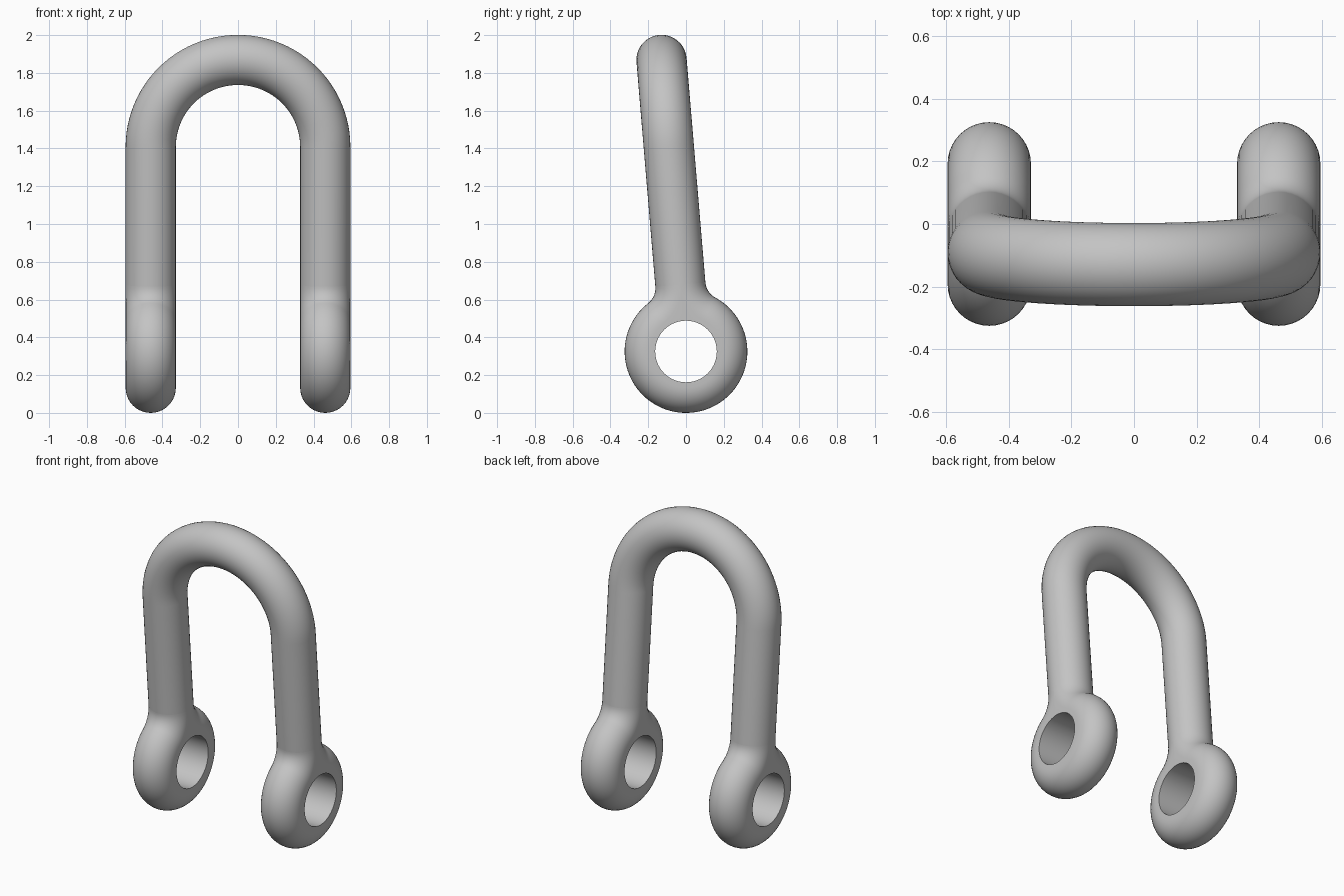
import bpy, bmesh, math
from mathutils import Matrix

if "Cube" in bpy.data.objects:
    bpy.data.objects.remove(bpy.data.objects["Cube"])

R = 0.133          # bar radius
EYE = 0.325        # eye outer radius
HOLE = 0.163       # pin hole radius
FIL = 0.10         # neck fillet radius
X = 0.462          # leg spacing from centre
TILT = math.radians(4.8)
LEG_TOP = 1.087    # start of the bend, measured from eye centre
HALF = 20          # steps across half a bar section

# Fillet centre, tangent to both bar and eye
FA = R + FIL
FB = math.sqrt((EYE + FIL) ** 2 - FA ** 2)
PLACE = Matrix.Translation((0, 0, EYE)) @ Matrix.Rotation(TILT, 4, 'X')

steel = bpy.data.materials.new("grey steel")
steel.diffuse_color = (0.55, 0.55, 0.55, 1)
steel.use_nodes = True
steel.node_tree.nodes["Principled BSDF"].inputs["Base Color"].default_value = steel.diffuse_color


def finish(bm, name):
    bmesh.ops.remove_doubles(bm, verts=bm.verts, dist=1e-5)
    bmesh.ops.recalc_face_normals(bm, faces=bm.faces)
    bm.transform(PLACE)
    me = bpy.data.meshes.new(name)
    bm.to_mesh(me)
    bm.free()
    me.materials.append(steel)
    ob = bpy.data.objects.new(name, me)
    bpy.context.collection.objects.link(ob)
    bpy.ops.object.select_all(action='DESELECT')
    ob.select_set(True)
    bpy.context.view_layer.objects.active = ob
    bpy.ops.object.shade_smooth_by_angle(angle=math.radians(35))


def skin(bm, sections):
    """Join closed sections with quads."""
    rows = [[bm.verts.new(p) for p in s] for s in sections]
    for r0, r1 in zip(rows, rows[1:]):
        for i in range(len(r0)):
            j = (i + 1) % len(r0)
            bm.faces.new((r0[i], r0[j], r1[j], r1[i]))


def eye_outline():
    """Outline stations (point and outward normal) from neck round to neck."""
    t0 = math.atan2(FB, FA)
    right = []
    for i in range(12):
        a = math.pi + t0 * i / 12
        c, s = math.cos(a), math.sin(a)
        right.append((FA + FIL * c, FB + FIL * s, -c, -s))
    ring = []
    for i in range(73):
        a = t0 - (math.pi + 2 * t0) * i / 72
        c, s = math.cos(a), math.sin(a)
        ring.append((EYE * c, EYE * s, c, s))
    left = [(-y, z, -ny, nz) for y, z, ny, nz in reversed(right)]
    return right + ring + left


def make_eye(name, x):
    # Rounded rim, flat cheeks and bore in one closed section per station
    sections = []
    for y, z, ny, nz in eye_outline():
        sec = []
        for k in range(HALF + 1):
            p = math.pi * (k / HALF - 0.5)
            d = R * (1 - math.cos(p))
            sec.append((x + R * math.sin(p), y - ny * d, z - nz * d))
        a = math.atan2(z - nz * R, y - ny * R)
        hy, hz = HOLE * math.cos(a), HOLE * math.sin(a)
        sec += [(x + R, hy, hz), (x - R, hy, hz)]
        sections.append(sec)
    bm = bmesh.new()
    skin(bm, sections)
    finish(bm, name)


def make_bow():
    # Straight leg, half-circle bend, straight leg
    path = [(X, FB, 0)]
    path += [(X * math.cos(math.pi * i / 48), LEG_TOP + X * math.sin(math.pi * i / 48),
              math.pi * i / 48) for i in range(49)]
    path.append((-X, FB, math.pi))
    n = 2 * HALF
    sections = []
    for px, pz, a in path:
        sec = []
        for k in range(n):
            b = 2 * math.pi * k / n
            o = R * math.cos(b)
            sec.append((px + o * math.cos(a), R * math.sin(b), pz + o * math.sin(a)))
        sections.append(sec)
    bm = bmesh.new()
    skin(bm, sections)
    finish(bm, "bow")


make_bow()
for side, x in (("right", X), ("left", -X)):
    make_eye(side + "_eye", x)
